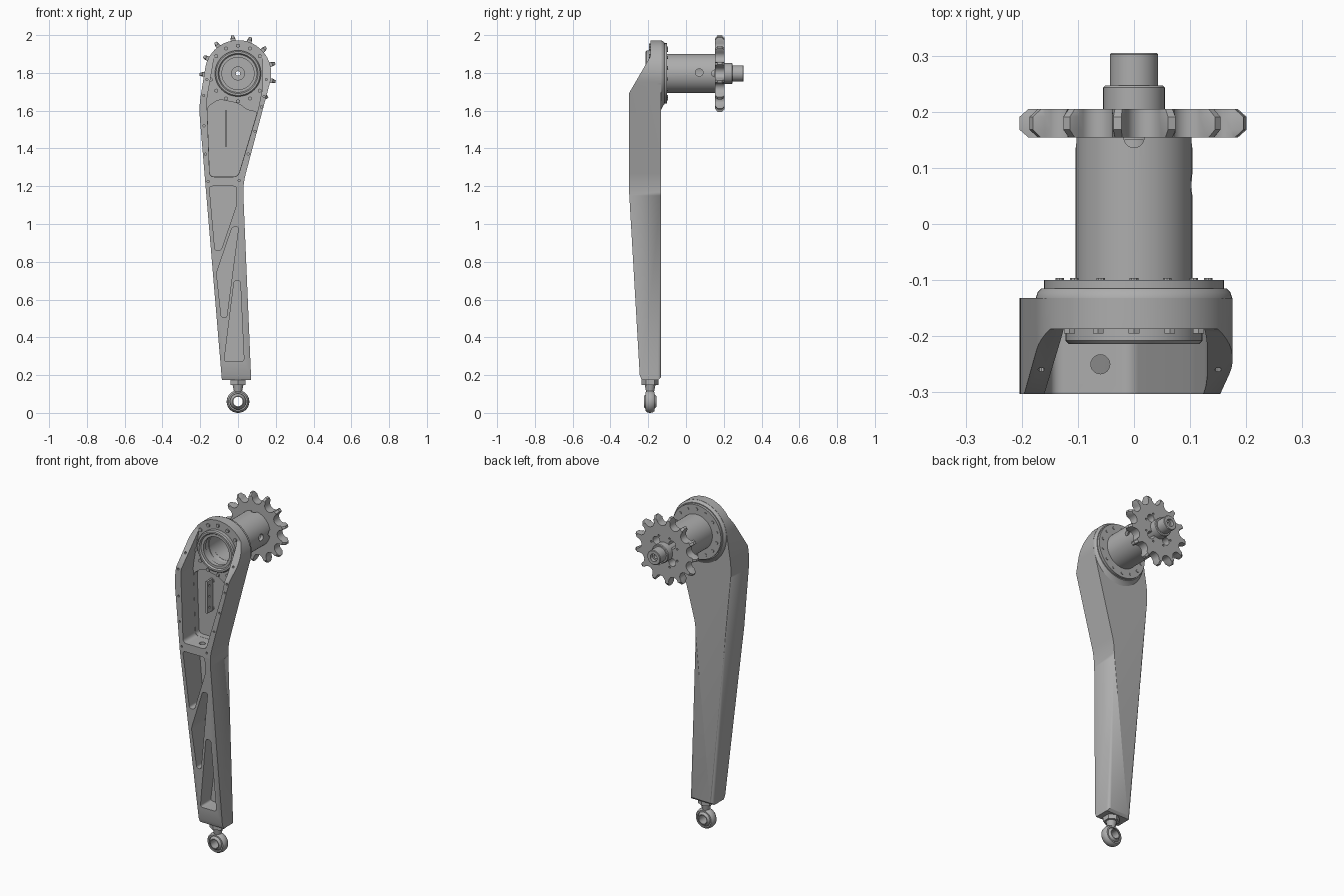
import bpy, bmesh
from math import sin, cos, pi, radians
from mathutils import Vector, Matrix

if "Cube" in bpy.data.objects:
    bpy.data.objects.remove(bpy.data.objects["Cube"])

HUB_Z = 1.797
GREY = (0.42, 0.42, 0.42, 1)
metal = bpy.data.materials.new("grey_metal")
metal.use_nodes = True
metal.diffuse_color = GREY
metal.node_tree.nodes["Principled BSDF"].inputs["Base Color"].default_value = GREY


def finish(name, bm):
    bmesh.ops.recalc_face_normals(bm, faces=bm.faces)
    mesh = bpy.data.meshes.new(name)
    bm.to_mesh(mesh)
    bm.free()
    mesh.materials.append(metal)
    obj = bpy.data.objects.new(name, mesh)
    bpy.context.collection.objects.link(obj)
    return obj


def corner(before, point, after, radius, steps=6):
    """Points of a fillet replacing one polygon corner."""
    p = Vector(point)
    a, b = Vector(before) - p, Vector(after) - p
    r = min(radius, a.length * 0.45, b.length * 0.45)
    a, b = p + a.normalized() * r, p + b.normalized() * r
    ts = [k / steps for k in range(steps + 1)]
    return [a * (1 - t) ** 2 + p * 2 * t * (1 - t) + b * t * t for t in ts]


def rounded(points, radius):
    """Fillet every corner of a closed polygon."""
    out = []
    for i, p in enumerate(points):
        out += corner(points[i - 1], p, points[(i + 1) % len(points)], radius)
    return out


def prism(name, points, d0, d1, axis="y", back_bevel=0):
    """Extrude an outline along y (points are x, z) or x (points are y, z)."""
    bm = bmesh.new()

    def place(p, d):
        return (p[0], d, p[1]) if axis == "y" else (d, p[0], p[1])

    near = [bm.verts.new(place(p, d0)) for p in points]
    far = [bm.verts.new(place(p, d1)) for p in points]
    bm.faces.new(near)
    back = bm.faces.new(far)
    for i in range(len(near)):
        bm.faces.new((near[i - 1], near[i], far[i], far[i - 1]))
    if back_bevel:
        bmesh.ops.bevel(bm, geom=list(back.edges), offset=back_bevel, segments=4,
                        profile=0.5, affect="EDGES")
    return finish(name, bm)


def lathe(name, profile, x=0, z=HUB_Z, y=0, segs=64):
    """Turn a closed (radius, y) profile about a y-parallel axis."""
    bm = bmesh.new()
    rings = [[bm.verts.new((x + r * cos(2 * pi * k / segs), y + h, z + r * sin(2 * pi * k / segs)))
              for k in range(segs)] for r, h in profile]
    for i in range(len(rings)):
        a, b = rings[i - 1], rings[i]
        for k in range(segs):
            bm.faces.new((a[k - 1], a[k], b[k], b[k - 1]))
    return finish(name, bm)


def rods(name, places, radius, length, axis="Y", segs=16, radius2=None):
    """One object holding a cylinder centred at each place."""
    bm = bmesh.new()
    turn = {"X": Matrix.Rotation(pi / 2, 4, "Y"), "Y": Matrix.Rotation(pi / 2, 4, "X"),
            "Z": Matrix.Identity(4)}[axis]
    for p in places:
        bmesh.ops.create_cone(bm, cap_ends=True, segments=segs, radius1=radius,
                              radius2=radius2 or radius, depth=length,
                              matrix=Matrix.Translation(p) @ turn)
    return finish(name, bm)


def around(count, radius, y, start=90):
    return [(radius * cos(a), y, HUB_Z + radius * sin(a))
            for a in (radians(start) + 2 * pi * k / count for k in range(count))]


def boolean(obj, cutter, operation="DIFFERENCE"):
    mod = obj.modifiers.new("cut", "BOOLEAN")
    mod.object, mod.operation, mod.solver = cutter, operation, "EXACT"
    bpy.context.view_layer.objects.active = obj
    bpy.ops.object.modifier_apply(modifier=mod.name)
    bpy.data.objects.remove(cutter)


# Arm housing: front outline, trimmed by a side profile
BACK = -0.132
foot_left, foot_right = (-0.085, 0.17), (0.07, 0.17)
arc = [(0.176 * cos(radians(a)), HUB_Z + 0.176 * sin(radians(a))) for a in range(-15, 172, 6)]
outline = (arc + corner(arc[-1], (-0.207, 1.62), foot_left, 0.06) + [foot_left, foot_right]
           + corner(foot_right, (0.026, 1.21), arc[0], 0.06))
arm = prism("arm_housing", outline, -0.34, BACK, back_bevel=0.02)
side = [(-0.245, 0.2), (-0.235, 0.175), (-0.145, 0.175), (BACK + 0.01, 0.2), (BACK + 0.01, 2.1),
        (-0.187, 2.1), (-0.187, 1.89), (-0.303, 1.69), (-0.303, 1.2)]
boolean(arm, prism("side_trim", side, -0.4, 0.4, axis="x"), "INTERSECT")

# Rear boss, its lower half drawn down into the back of the housing
boss = lathe("rear_boss", [(0.085, -0.15), (0.175, -0.15), (0.175, -0.132), (0.172, -0.122),
                           (0.165, -0.115), (0.085, -0.115)])
for v in boss.data.vertices:
    if v.co.y < -0.13 and v.co.z < HUB_Z:
        v.co.z -= (HUB_Z - v.co.z) * 0.1

# Recess in front of the hub, then the deep upper cavity
recess = [(-0.15, 1.25), (0, 1.25), (0.105, 1.6), (0.13, 1.72), (0.13, 1.86), (0.1, 2.05),
          (-0.1, 2.05), (-0.13, 1.86), (-0.165, 1.66)]
boolean(arm, prism("recess_cut", rounded(recess, 0.025), -0.4, -0.187))
cavity = [(-0.149, 1.251), (-0.001, 1.251), (0.102, 1.595), (0.055, 1.6), (0, 1.64),
          (-0.1, 1.66), (-0.163, 1.62)]
boolean(arm, prism("cavity_cut", rounded(cavity, 0.025), -0.4, -0.152))

# Lightening pockets in the lower arm
pockets = [
    [(-0.152, 1.2), (-0.008, 1.2), (-0.008, 1.1), (-0.09, 0.86), (-0.122, 0.86)],
    [(-0.03, 0.985), (0.003, 0.985), (-0.06, 0.505), (-0.088, 0.505), (-0.114, 0.74)],
    [(-0.02, 0.7), (0.012, 0.7), (0.032, 0.272), (-0.074, 0.272)],
]
for pocket in pockets:
    boolean(arm, prism("pocket_cut", rounded(pocket, 0.018), -0.4, -0.152))

# Hub bore, rail screw holes and the passage through the cross rib
boolean(arm, rods("bore_cut", [(0, -0.2, HUB_Z)], 0.09, 0.4, segs=64))
screws = [(-0.165, 1.765), (-0.182, 1.68), (-0.18, 1.52), (-0.172, 1.37), (-0.158, 1.225),
          (0.15, 1.765), (0.138, 1.675), (0.124, 1.62), (0.09, 1.49), (0.054, 1.37), (0.006, 1.23)]
boolean(arm, rods("screw_cut", [(x, -0.28, z) for x, z in screws], 0.006, 0.14, segs=10))
boolean(arm, rods("passage_cut", [(-0.06, -0.25, 1.22)], 0.017, 0.12, axis="Z", segs=24))

# Hub face: bearing ring and screws
lathe("bearing_ring", [(0.122, -0.18), (0.122, -0.208), (0.116, -0.214), (0.106, -0.214),
                       (0.1, -0.205), (0.085, -0.205), (0.085, -0.18)])
rods("hub_screws", around(14, 0.147, -0.189), 0.011, 0.012, segs=6)

# Bracket standing in the upper cavity
bracket = prism("cavity_bracket", [(-0.07, 1.41), (-0.058, 1.41), (-0.058, 1.6), (-0.07, 1.6)],
                -0.205, -0.148)
boolean(bracket, rods("bracket_cut", [(-0.064, -0.185, z) for z in (1.44, 1.505, 1.57)],
                      0.007, 0.05, axis="X", segs=10))
rods("bracket_tabs", [(-0.064, -0.153, z) for z in (1.425, 1.585)], 0.014, 0.01)

# Rear flange with its screws
lathe("rear_flange", [(0.085, -0.12), (0.16, -0.12), (0.16, -0.1), (0.085, -0.1)])
rods("flange_screws", around(14, 0.136, -0.099), 0.008, 0.006, segs=10)

# Axle sleeve with side hole and end notches
sleeve = lathe("axle_sleeve", [(0.104, -0.11), (0.104, 0.154), (0.02, 0.154), (0.02, 0.12),
                               (0.086, 0.12), (0.086, -0.11)])
boolean(sleeve, rods("side_hole_cut", [(0.1, 0.07, HUB_Z + 0.005)], 0.02, 0.06, axis="X", segs=24))
for axis in "XZ":
    boolean(sleeve, rods("notch_cut", [(0, 0.154, HUB_Z)], 0.018, 0.3, axis=axis, segs=24))

# Sprocket: round valleys between teeth, chamfered tips
TEETH, TIP, VALLEY = 13, 0.204, 0.031
section = []
for k in range(TEETH):
    base = radians(98.4) + 2 * pi * k / TEETH
    section += [(TIP, base - 0.035), (TIP, base + 0.035)]
    for s in range(9):
        a = pi * s / 8
        x, t = 0.181 - VALLEY * sin(a), -VALLEY * cos(a)
        section.append((Vector((x, t)).length, base + pi / TEETH + t / x))
bm = bmesh.new()
layers = [[bm.verts.new((min(r, cap) * cos(a), y, HUB_Z + min(r, cap) * sin(a))) for r, a in section]
          for y, cap in ((0.154, 0.188), (0.168, TIP), (0.191, TIP), (0.205, 0.188))]
bm.faces.new(layers[0])
bm.faces.new(layers[-1])
for a, b in zip(layers, layers[1:]):
    for k in range(len(a)):
        bm.faces.new((a[k - 1], a[k], b[k], b[k - 1]))
sprocket = finish("sprocket", bm)
boolean(sprocket, rods("window_cut", around(4, 0.074, 0.18, 45), 0.023, 0.2, segs=24))
boolean(sprocket, rods("small_hole_cut", around(8, 0.092, 0.2, 22.5), 0.006, 0.05, segs=10))
boolean(sprocket, rods("centre_cut", [(0, 0.18, HUB_Z)], 0.03, 0.2, segs=32))

# Stepped hollow output shaft
lathe("output_shaft", [(0.012, 0.1), (0.037, 0.1), (0.037, 0.15), (0.055, 0.15), (0.055, 0.243),
                       (0.051, 0.247), (0.043, 0.247), (0.043, 0.302), (0.04, 0.305),
                       (0.022, 0.305), (0.022, 0.285), (0.012, 0.285)])

# Ball-joint rod end at the foot
ROD_Y, EYE_Z = -0.19, 0.06
rods("lock_nut", [(0, ROD_Y, 0.163)], 0.045, 0.03, axis="Z", segs=6)
rods("rod_neck", [(0, ROD_Y, 0.13)], 0.02, 0.05, axis="Z", segs=32, radius2=0.03)
lathe("rod_eye", [(0.042, -0.024), (0.05, -0.024), (0.058, -0.014), (0.06, 0), (0.058, 0.014),
                  (0.05, 0.024), (0.042, 0.024)], z=EYE_Z, y=ROD_Y)
ball = [(0.044 * cos(radians(d)), 0.044 * sin(radians(d))) for d in range(-48, 49, 12)]
lathe("joint_ball", ball + [(0.025, 0.033), (0.025, -0.033)], z=EYE_Z, y=ROD_Y)

# Smooth shading with sharp edges
for obj in bpy.context.collection.objects:
    if obj.type == "MESH":
        bpy.context.view_layer.objects.active = obj
        bpy.ops.object.select_all(action="DESELECT")
        obj.select_set(True)
        bpy.ops.object.shade_smooth_by_angle(angle=radians(32))
